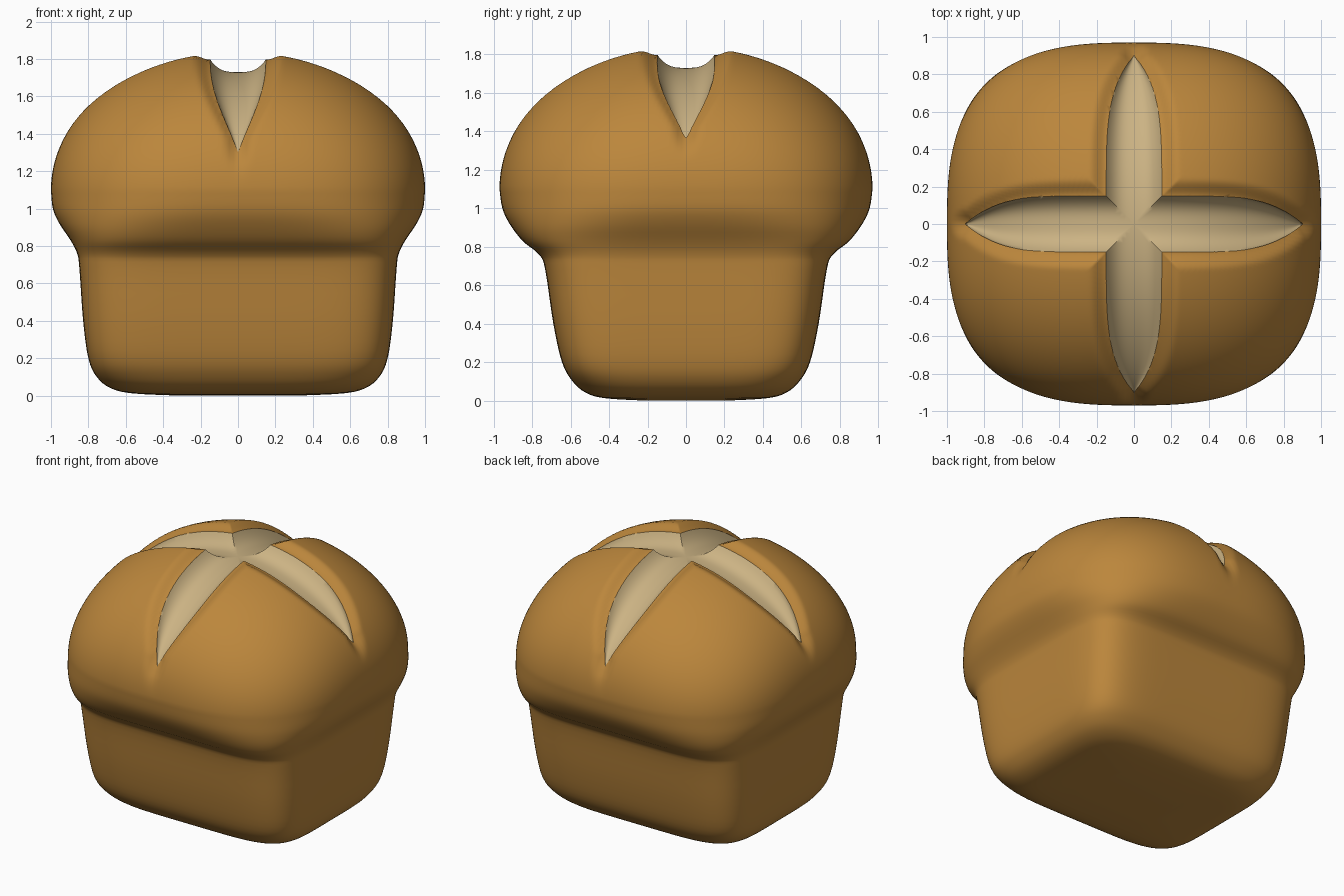
import bpy, bmesh, math
from mathutils import Vector

if "Cube" in bpy.data.objects:
    bpy.data.objects.remove(bpy.data.objects["Cube"])

SEG = 256
END = 0.90           # reach of each score mark from the centre
LIP = 0.045          # how far the crust rolls down beside a score


def material(name, col):
    m = bpy.data.materials.new(name)
    m.diffuse_color = (*col, 1)
    m.use_nodes = True
    m.node_tree.nodes["Principled BSDF"].inputs["Base Color"].default_value = m.diffuse_color
    return m


crust = material("golden_crust", (0.50, 0.24, 0.045))
crumb = material("pale_crumb", (0.60, 0.45, 0.23))


def width(t):
    return 0.155 * max(0.0, 1 - (abs(t) / END) ** 5) + 0.002


def dome_z(t):
    return 1.1 + 0.76 * math.sqrt(max(0, 1 - (t / 0.985) ** 2))


def roll(x, y):
    """Amount the crust sinks near the crossed score marks."""
    best = 9
    for a, b in ((abs(x), abs(y)), (abs(y), abs(x))):
        d = a - width(b) if b < END else math.hypot(a, b - END)
        best = min(best, d)
    k = min(1, max(0, 1 - best / 0.085))
    return LIP * k * k * (3 - 2 * k)


def catmull(pts, steps):
    out = []
    for i in range(len(pts) - 1):
        p = [pts[max(0, min(len(pts) - 1, i + j))] for j in (-1, 0, 1, 2)]
        for s in range(steps):
            t = s / steps
            out.append([0.5 * (2 * b + (c - a) * t + (2 * a - 5 * b + 4 * c - d) * t * t
                               + (3 * b - a - 3 * c + d) * t ** 3)
                        for a, b, c, d in zip(*p)])
    return out


def make(name, bm, mat):
    bmesh.ops.recalc_face_normals(bm, faces=bm.faces)
    me = bpy.data.meshes.new(name)
    bm.to_mesh(me)
    bm.free()
    me.materials.append(mat)
    ob = bpy.data.objects.new(name, me)
    bpy.context.collection.objects.link(ob)
    return ob


def loft(bm, rows, closed):
    for r0, r1 in zip(rows, rows[1:]):
        n = len(r0)
        for i in range(n if closed else n - 1):
            j = (i + 1) % n
            bm.faces.new((r0[i], r0[j], r1[j], r1[i]))


# Bread body: (z, half width x, half width y, squareness)
profile = [(0.0, 0.30, 0.22, 5), (0.012, 0.56, 0.42, 5), (0.04, 0.68, 0.52, 5),
           (0.10, 0.755, 0.59, 5.5), (0.20, 0.80, 0.645, 6), (0.40, 0.828, 0.69, 6),
           (0.68, 0.848, 0.732, 6), (0.76, 0.86, 0.765, 5.5), (0.83, 0.895, 0.85, 4.5),
           (0.92, 0.955, 0.918, 3.5), (1.0, 0.99, 0.955, 3), (1.1, 1.0, 0.97, 2.8)]
rings = catmull(profile, 4)
for i in range(64):
    a = math.pi / 2 * i / 64
    rings.append((1.1 + 0.76 * math.sin(a), math.cos(a), 0.97 * math.cos(a),
                  2.8 - 0.7 * math.sin(a)))

bm = bmesh.new()
rows = []
for z, hx, hy, n in rings:
    row = []
    for k in range(SEG):
        a = 2 * math.pi * k / SEG
        c, s = math.cos(a), math.sin(a)
        r = (abs(c) ** n + abs(s) ** n) ** (-1 / n)
        p = Vector((hx * r * c, hy * r * s, z))
        if z > 1.12:
            fade = min(1, (z - 1.12) / 0.15)
            p -= (p - Vector((0, 0, 0.95))).normalized() * roll(p.x, p.y) * fade
        row.append(bm.verts.new(p))
    rows.append(row)
loft(bm, rows, True)
bm.faces.new(rows[0])
top = bm.verts.new((0, 0, 1.86 - LIP))
for i in range(SEG):
    bm.faces.new((rows[-1][i], rows[-1][(i + 1) % SEG], top))
bread = make("bread_loaf", bm, crust)
bread.data.materials.append(crumb)


# Score cutters: tapered troughs with a rounded floor
def cutter(name, along_x):
    bm = bmesh.new()
    rows = []
    for i in range(73):
        t = -END + 2 * END * i / 72
        slope = max(0.36, math.sqrt(1 - (t / 0.985) ** 2))
        deep = LIP + 0.085 * (1 - (t / END) ** 4)
        low = dome_z(t) - deep / slope
        edge = dome_z(t) - (LIP - 0.005) / slope
        pts = [(-1, 2.2)]
        for k in range(17):
            u = -1 + k / 8
            pts.append((u, low + (edge - low) * abs(u) ** 3))
        pts.append((1, 2.2))
        row = []
        for u, z in pts:
            v = u * width(t)
            row.append(bm.verts.new((t, v, z) if along_x else (v, t, z)))
        rows.append(row)
    loft(bm, rows, True)
    bm.faces.new(rows[0])
    bm.faces.new(rows[-1])
    ob = make(name, bm, crumb)
    ob.hide_render = True
    return ob


for name, along_x in (("score_cutter_long", True), ("score_cutter_cross", False)):
    cut = cutter(name, along_x)
    mod = bread.modifiers.new(name, 'BOOLEAN')
    mod.operation = 'DIFFERENCE'
    mod.solver = 'EXACT'
    mod.material_mode = 'TRANSFER'
    mod.object = cut
    bpy.context.view_layer.objects.active = bread
    bpy.ops.object.modifier_apply(modifier=name)
    bpy.data.objects.remove(cut)

bpy.ops.object.select_all(action='DESELECT')
bread.select_set(True)
bpy.context.view_layer.objects.active = bread
bpy.ops.object.shade_smooth_by_angle(angle=math.radians(40))
